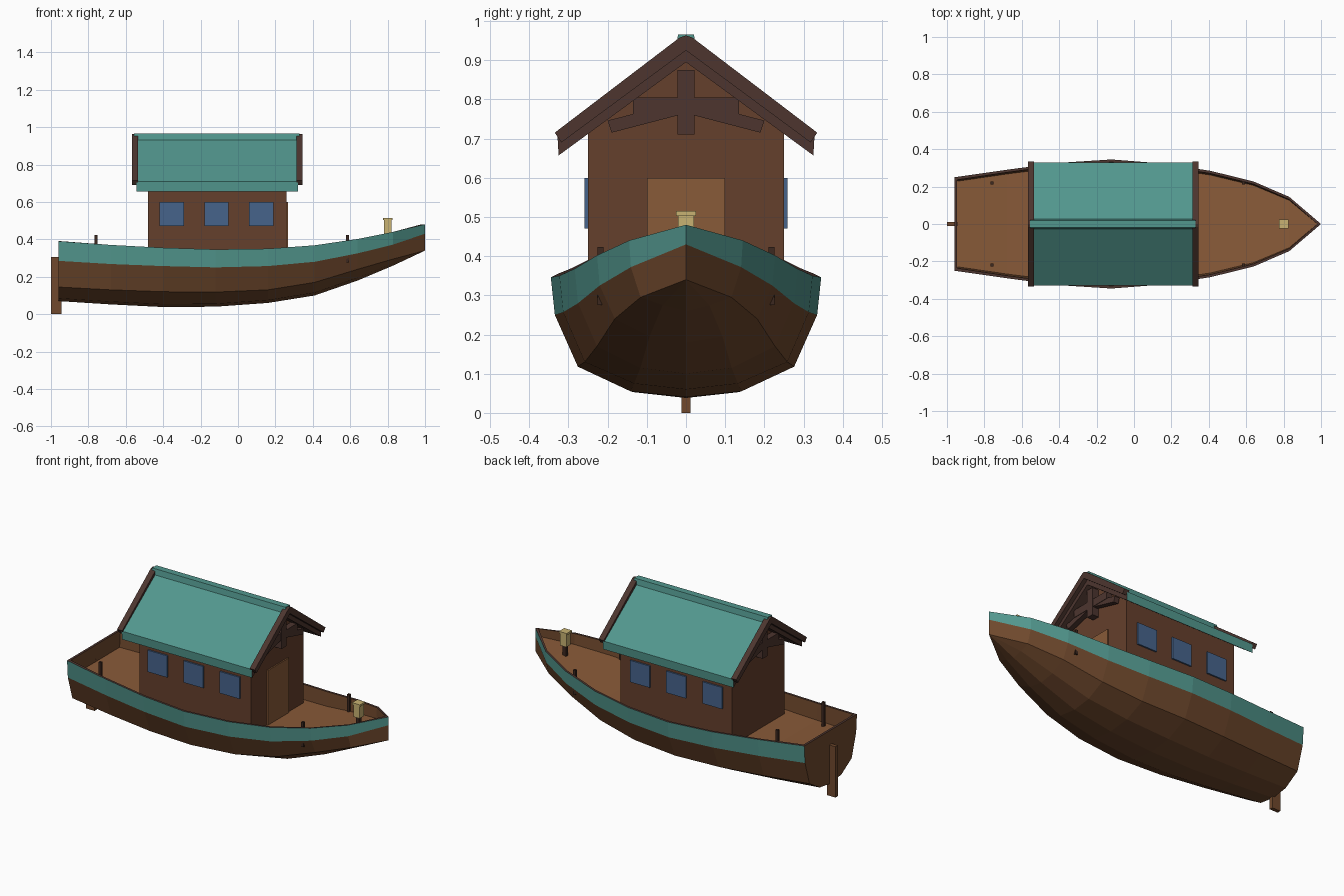
import bpy, bmesh

if "Cube" in bpy.data.objects:
    bpy.data.objects.remove(bpy.data.objects["Cube"])


def material(name, r, g, b):
    m = bpy.data.materials.new(name)
    m.diffuse_color = (r, g, b, 1)
    m.use_nodes = True
    m.node_tree.nodes["Principled BSDF"].inputs["Base Color"].default_value = m.diffuse_color
    return m


TEAL = material("teal paint", 0.085, 0.31, 0.27)
HULL = material("hull brown", 0.16, 0.066, 0.026)
DECK = material("deck light brown", 0.25, 0.103, 0.040)
WALL = material("cabin brown", 0.13, 0.050, 0.025)
TRIM = material("dark trim", 0.074, 0.036, 0.028)
POST = material("post brown", 0.045, 0.021, 0.014)
GLASS = material("window blue", 0.061, 0.127, 0.26)
GOLD = material("lantern gold", 0.58, 0.45, 0.17)


def finish(name, bm, mats):
    bmesh.ops.remove_doubles(bm, verts=bm.verts, dist=1e-5)
    bmesh.ops.dissolve_degenerate(bm, edges=bm.edges, dist=1e-5)
    bmesh.ops.recalc_face_normals(bm, faces=bm.faces)
    me = bpy.data.meshes.new(name)
    bm.to_mesh(me)
    bm.free()
    for m in mats:
        me.materials.append(m)
    ob = bpy.data.objects.new(name, me)
    bpy.context.collection.objects.link(ob)
    return ob


def prism(name, pts, x0, x1, *mats, rule=None):
    """Extrude a (y, z) outline from x0 to x1; rule picks a material from a normal."""
    bm = bmesh.new()
    a = [bm.verts.new((x0, y, z)) for y, z in pts]
    b = [bm.verts.new((x1, y, z)) for y, z in pts]
    bm.faces.new(a)
    bm.faces.new(b[::-1])
    for i in range(len(pts)):
        j = (i + 1) % len(pts)
        bm.faces.new((a[i], a[j], b[j], b[i]))
    bmesh.ops.recalc_face_normals(bm, faces=bm.faces)
    if rule:
        for f in bm.faces:
            f.material_index = rule(f.normal)
    return finish(name, bm, mats)


def box(name, x0, x1, y0, y1, z0, z1, mat):
    return prism(name, [(y0, z0), (y1, z0), (y1, z1), (y0, z1)], x0, x1, mat)


# Hull: half sections along the length, mirrored across the centre line
# x, half width, sheer, band bottom, chine, keel
stations = [
    (-0.96, 0.25, 0.39, 0.285, 0.145, 0.070),
    (-0.68, 0.29, 0.37, 0.268, 0.130, 0.052),
    (-0.40, 0.327, 0.355, 0.257, 0.120, 0.038),
    (-0.12, 0.345, 0.346, 0.250, 0.118, 0.040),
    (0.16, 0.323, 0.350, 0.257, 0.130, 0.060),
    (0.41, 0.284, 0.368, 0.280, 0.170, 0.100),
    (0.64, 0.227, 0.402, 0.325, 0.240, 0.180),
    (0.83, 0.145, 0.440, 0.372, 0.295, 0.260),
    (1.00, 0.0, 0.480, 0.430, 0.340, 0.340),
]
T = 0.014
bm = bmesh.new()
rows = []
for i, (x, w, s, b, c, k) in enumerate(stations):
    xi = x + T if i == 0 else (x - 0.02 if w == 0 else x)
    wi = max(w - T, 0)
    pts = [(x, 0, k), (x, 0.41 * w, k + 0.015 * (w > 0)), (x, 0.8 * w, c),
           (x, 0.97 * w, b), (x, w, s), (xi, wi, s),
           (xi, max(0.97 * w - T, 0), b + 0.005), (xi, 0, b + 0.005)]
    rows.append([bm.verts.new(p) for p in pts])
strip_mats = [0, 0, 0, 1, 2, 0, 3]      # hull, band, rim, inner side, deck
for r0, r1 in zip(rows, rows[1:]):
    for j, m in enumerate(strip_mats):
        bm.faces.new((r0[j], r0[j + 1], r1[j + 1], r1[j])).material_index = m
# Transom: outer plate, inner plate and top rim
r = rows[0]
top_out = bm.verts.new((-0.96, 0, 0.39))
top_in = bm.verts.new((-0.96 + T, 0, 0.39))
bm.faces.new(r[:5] + [top_out])
bm.faces.new([r[5], r[6], r[7], top_in])
bm.faces.new([r[4], r[5], top_in, top_out]).material_index = 2
hull = finish("hull", bm, [HULL, TEAL, TRIM, DECK])
mod = hull.modifiers.new("mirror", 'MIRROR')
mod.use_axis = (False, True, False)

# Rudder on the stern
box("rudder", -1.0, -0.945, -0.011, 0.011, 0.0, 0.305, HULL)

# Cabin with gable ends
prism("cabin", [(-0.25, 0.24), (0.25, 0.24), (0.25, 0.712), (0, 0.9), (-0.25, 0.712)],
      -0.48, 0.26, WALL)
box("door", 0.255, 0.268, -0.1, 0.1, 0.255, 0.6, DECK)
for s in (-1, 1):
    for cx in (-0.355, -0.115, 0.125):
        y0, y1 = sorted((s * 0.25, s * 0.259))
        box("window", cx - 0.065, cx + 0.065, y0, y1, 0.47, 0.60, GLASS)

# Roof slabs: teal above and on the eaves, dark below and at the ends
for s in (-1, 1):
    prism("roof_slab", [(0, 0.948), (s * 0.328, 0.708), (s * 0.325, 0.657), (0, 0.895)],
          -0.543, 0.322, TRIM, TEAL,
          rule=lambda n: 1 if n.z > 0.3 or abs(n.y) > 0.9 else 0)
prism("ridge_cap", [(-0.026, 0.932), (0.026, 0.932), (0.02, 0.966), (-0.02, 0.966)],
      -0.556, 0.33, TEAL)

# Barge boards and gable trusses at both ends of the roof
for x0, x1, t0, t1 in ((0.312, 0.346, 0.262, 0.305), (-0.568, -0.534, -0.525, -0.482)):
    for s in (-1, 1):
        prism("barge_board", [(0, 0.963), (s * 0.016, 0.958), (s * 0.335, 0.715),
                              (s * 0.318, 0.69), (0, 0.925)], x0, x1, TRIM)
        prism("truss_brace", [(s * 0.01, 0.762), (s * 0.19, 0.715), (s * 0.2, 0.746),
                              (s * 0.01, 0.795)], t0 + 0.006, t1 - 0.006, TRIM)
    box("truss_beam", t0 + 0.003, t1 - 0.003, -0.135, 0.135, 0.76, 0.805, TRIM)
    box("truss_post", t0, t1, -0.022, 0.022, 0.71, 0.875, TRIM)

# Mooring posts
for x in (-0.76, 0.585):
    for s in (-1, 1):
        box("mooring_post", x - 0.008, x + 0.008, s * 0.218 - 0.008, s * 0.218 + 0.008,
            0.275, 0.423, POST)

# Bow lantern on a short post
box("lantern_post", 0.79, 0.812, -0.011, 0.011, 0.35, 0.435, POST)
box("lantern_body", 0.78, 0.822, -0.021, 0.021, 0.43, 0.505, GOLD)
box("lantern_cap", 0.775, 0.827, -0.025, 0.025, 0.503, 0.515, GOLD)
